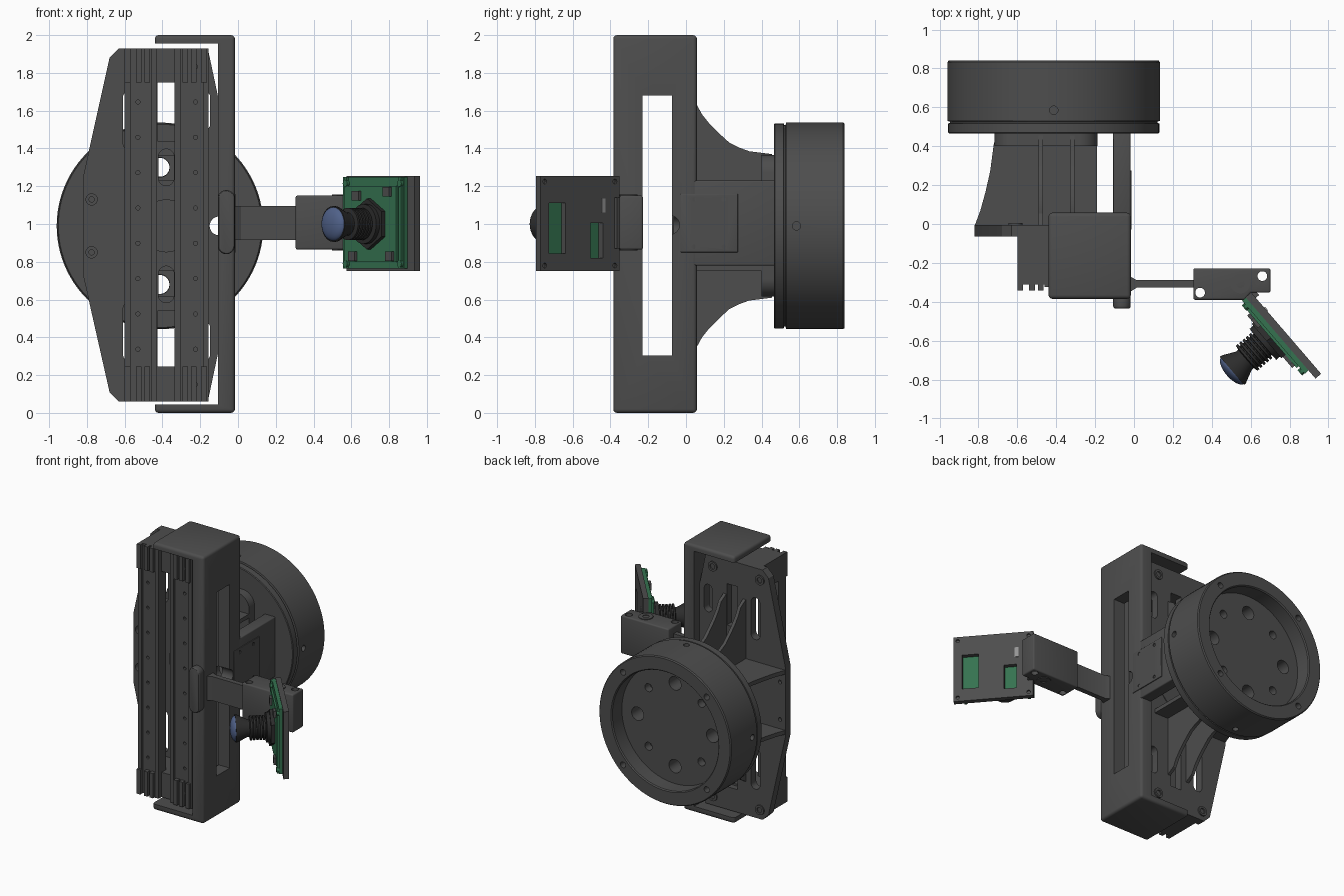
import bpy, bmesh, math
from mathutils import Matrix, Vector

if "Cube" in bpy.data.objects:
    bpy.data.objects.remove(bpy.data.objects["Cube"])

CX, CZ = -0.413, 0.99          # axis of the round flange


def colour(name, rgb):
    m = bpy.data.materials.new(name)
    m.diffuse_color = (*rgb, 1)
    m.use_nodes = True
    m.node_tree.nodes["Principled BSDF"].inputs["Base Color"].default_value = m.diffuse_color
    return m


dark = colour("dark_grey", (0.075, 0.075, 0.075))
green = colour("board_green", (0.035, 0.17, 0.08))
blue = colour("lens_blue", (0.08, 0.12, 0.25))
black = colour("lens_black", (0.025, 0.025, 0.025))


def finish(name, bm, mat=None, bevel=0):
    bmesh.ops.recalc_face_normals(bm, faces=bm.faces)
    me = bpy.data.meshes.new(name)
    bm.to_mesh(me)
    bm.free()
    ob = bpy.data.objects.new(name, me)
    bpy.context.collection.objects.link(ob)
    me.materials.append(mat or dark)
    if bevel:
        m = ob.modifiers.new("bevel", "BEVEL")
        m.width, m.segments, m.limit_method = bevel, 3, "ANGLE"
        apply(ob)
    return ob


def apply(ob):
    bpy.context.view_layer.update()
    ev = ob.evaluated_get(bpy.context.evaluated_depsgraph_get())
    me = bpy.data.meshes.new_from_object(ev)
    ob.modifiers.clear()
    ob.data = me


def box(name, x, y, z, mat=None, bevel=0):
    bm = bmesh.new()
    bmesh.ops.create_cube(bm, size=1)
    for v in bm.verts:
        v.co = [(r[0] + r[1]) / 2 + c * (r[1] - r[0]) for r, c in zip((x, y, z), v.co)]
    return finish(name, bm, mat, bevel)


def prism(name, pts, axis, lo, hi, mat=None, bevel=0):
    """Extrude a 2D outline along an axis (other two axes in x, y, z order)."""
    bm = bmesh.new()
    def put(p, d):
        c = list(p)
        c.insert("xyz".index(axis), d)
        return bm.verts.new(c)
    f = bm.faces.new([put(p, lo) for p in pts])
    ext = bmesh.ops.extrude_face_region(bm, geom=[f])["geom"]
    step = Vector([(hi - lo) * (a == axis) for a in "xyz"])
    bmesh.ops.translate(bm, vec=step, verts=[v for v in ext if isinstance(v, bmesh.types.BMVert)])
    return finish(name, bm, mat, bevel)


def circle(a, b, r, n=24, ra=0, rb=0):
    """Round outline, stretched into a slot by ra / rb."""
    out = []
    for i in range(n):
        t = 2 * math.pi * (i + .5) / n
        c, s = math.cos(t), math.sin(t)
        out.append((a + r * c + math.copysign(ra, c), b + r * s + math.copysign(rb, s)))
    return out


def lathe(name, profile, cx, cz, n=96, mat=None):
    """Spin (radius, y) points about a y axis and cap both ends."""
    bm = bmesh.new()
    rings = [[bm.verts.new((cx + r * math.cos(2 * math.pi * i / n), y,
                            cz + r * math.sin(2 * math.pi * i / n))) for i in range(n)]
             for r, y in profile]
    for a, b in zip(rings, rings[1:]):
        for i in range(n):
            bm.faces.new((a[i], a[i - 1], b[i - 1], b[i]))
    bm.faces.new(rings[0])
    bm.faces.new(rings[-1])
    return finish(name, bm, mat)


def cut(ob, cutters):
    for c in cutters:
        m = ob.modifiers.new("cut", "BOOLEAN")
        m.operation, m.solver, m.object = "DIFFERENCE", "EXACT", c
    apply(ob)
    for c in cutters:
        bpy.data.objects.remove(c)


# Round flange: stepped lip, deep recess at the back, bolt holes
flange = lathe("flange", [(.538, .465), (.543, .47), (.543, .517), (.533, .52), (.533, .527),
                          (.547, .53), (.547, .832), (.54, .84), (.447, .84), (.44, .832),
                          (.44, .72)], CX, CZ)
holes = []
for k in range(8):
    t = k * math.pi / 4
    r, lo = (.03, .66) if k % 2 else (.05, .4)
    holes.append(prism("h", circle(CX + .31 * math.cos(t), CZ + .31 * math.sin(t), r), "y", lo, .9))
for k in range(4):
    t = math.pi / 4 + k * math.pi / 2
    holes.append(prism("h", circle(CX + .49 * math.cos(t), CZ + .49 * math.sin(t), .022, 16), "y", .75, .9))
for d in (-1, 1):
    holes.append(prism("h", circle(CX, .585, .022, 16), "z", CZ + d * .48, CZ + d * .6))
    holes.append(prism("h", circle(.585, CZ, .022, 16), "x", CX + d * .48, CX + d * .6))
cut(flange, holes)

# Neck plate in front of the flange
neck = prism("neck", circle(CX - .04, CZ, .1, 48, .165, .275), "y", .40, .475)
cut(neck, [prism("h", circle(CX, CZ + d * .31, .052), "y", .3, .6) for d in (-1, 1)])

# Mounting plate with windows
plate = prism("mount_plate", [(-.63, .06), (-.68, .11), (-.82, .73), (-.82, 1.25), (-.68, 1.88), (-.63, 1.93),
                              (-.16, 1.93), (-.107, 1.68), (-.107, .31), (-.16, .06)], "y", -.065, -.005)
holes = [prism("h", circle(-.1, CZ, .05), "y", -.2, .2)]
for d in (-1, 1):
    zc = CZ + d * .56
    holes += [prism("h", circle(-.572, zc, .037, 24, 0, .12), "y", -.2, .2),
              prism("h", circle(-.18, CZ + d * .61, .033, 24, 0, .07), "y", -.2, .2),
              box("h", (-.425, -.335), (-.2, .2), sorted((CZ + d * .45, CZ + d * .76))),
              prism("h", circle(-.38, CZ + d * .31, .042, 24, 0, .055), "y", -.2, .2),
              prism("h", circle(-.775, CZ + d * .14, .03, 20), "y", -.2, -.03),
              prism("h", circle(-.775, CZ + d * .14, .014, 20), "y", -.2, .2)]
cut(plate, holes)
lathe("plate_boss", [(.14, -.075), (.14, .0)], -.38, CZ, 48)
for d in (-1, 1):
    for x in (-.61, -.22):
        lathe("corner_boss", [(.036, -.03), (.036, .005), (.02, .005), (.02, -.02)], x, CZ + d * .86, 24)

# Curved vertical ribs and flared horizontal shelves behind the plate
curve = [(-.02, .69), (.055, .645), (.085, .59), (.125, .54), (.175, .49), (.23, .44),
         (.28, .415), (.335, .395), (.455, .38)]
for d in (-1, 1):
    for x in (-.48, -.318):
        prism("curved_rib", [(-.02, d * .2 + CZ)] + [(y, CZ + d * h) for y, h in curve] + [(.455, d * .2 + CZ)],
              "x", x - .012, x + .012)
    z = CZ + d * .225
    prism("flared_shelf", [(-.82, -.01), (-.79, .07), (-.765, .16), (-.74, .27), (-.72, .42),
                           (-.19, .42), (-.19, -.01)], "z", z - .015, z + .015)

# Twin front rails joined to the plate by end blocks
for x0, x1 in ((-.6, -.43), (-.335, -.155)):
    rail = box("rail", (x0, x1), (-.31, -.24), (.06, 1.93))
    xm = x0 + .07 if x0 < -.4 else x1 - .07
    cut(rail, [prism("h", circle(xm, .15 + i * .187, .011, 12), "y", -.4, -.26) for i in range(10)])
    for a in (x0, x1 - .03):
        box("rail_ridge", (a, a + .03), (-.325, -.3), (.06, 1.93))
for z0, z1 in ((.06, .245), (1.75, 1.93)):
    box("end_block", (-.6, -.155), (-.29, -.05), (z0, z1))
    for x in (-.6, -.54, -.495, -.295, -.25, -.195):
        box("end_fin", (x, x + .03), (-.342, -.28), (z0, z1))

# Side bracket with its slot, end arms and link to the flange
bracket = box("side_bracket", (-.44, -.016), (-.385, .058), (0, 2), bevel=.02)
cut(bracket, [box("h", (-.6, -.107), (-.6, .3), (.045, 1.955)),
              box("h", (-.2, .2), (-.23, -.075), (.305, 1.68)),
              prism("h", circle(-.085, CZ + .005, .05), "x", -.2, .1)])
link = box("bracket_link", (-.107, -.018), (.03, .475), (.78, 1.23), bevel=.008)
pad = box("link_pad", (-.06, -.012), (-.03, .275), (.85, 1.16), bevel=.004)
cut(pad, [prism("h", circle(y, z, .012, 12), "x", -.03, 0) for y in (.04, .2) for z in (.88, 1.13)])
cut(pad, [prism("h", circle(-.085, CZ + .005, .05), "x", -.2, .1)])
prism("arm_pad", circle(-.062, 1.01, .045, 32, 0, .125), "y", -.435, -.37, bevel=.012)

# Camera arm, hinge block and pivot
prism("arm", [(-.03, -.355), (.015, -.327), (.31, -.327), (.31, -.289), (.015, -.289), (-.03, -.265)],
      "z", .915, 1.095)
block = prism("hinge_block", [(.305, -.228), (.702, -.228), (.702, -.353), (.6, -.353), (.57, -.39), (.305, -.39)],
              "z", .865, 1.15, bevel=.01)
cut(block, [prism("h", circle(x, y, .025), "z", .5, 1.5) for x, y in ((.34, -.353), (.66, -.268))])
pivot = prism("pivot", circle(.547, -.307, .05, 32), "z", .86, 1.155)
cut(pivot, [prism("h", circle(.547, -.307, .022), "z", .5, 1.5)])

# Camera head, built facing -y and then turned into place
LX = -.035
back = box("camera_backplate", (-.277, .275), (-.03, .008), (-.25, .255))
cut(back, [box("h", (.1, .215), (-.1, .1), (-.155, .11)),
           box("h", (-.16, -.075), (-.1, .1), (-.18, .005))])
cut(back, [prism("h", circle(x, z, .013, 12), "y", -.005, .1) for x in (-.245, .245) for z in (-.22, .225)])
head = [back,
        box("circuit_board", (-.275, .22), (-.055, -.025), (-.235, .25), green),
        box("circuit_step", (-.23, .17), (-.068, -.05), (-.2, .2), green),
        box("back_chip", (-.175, -.15), (0, .014), (.06, .135), colour("metal", (.3, .3, .3))),
        box("hinge_lug", (-.31, -.24), (-.03, .03), (-.13, .14)),
        prism("lens_base", circle(LX, 0, .135, 6), "y", -.095, -.06, black)]
for x in (-.25, .19):
    head.append(box("board_edge", (x, x + .02), (-.068, -.05), (-.235, .25), green))
    for z in (-.21, .215):
        head.append(lathe("board_screw", [(.018, -.072), (.018, -.05)], x + .01, z, 16, green))
for x, z in ((-.2, -.17), (.1, -.17), (-.17, .15), (.08, .17)):
    head.append(box("connector", (x, x + .055), (-.085, -.06), (z - .025, z + .025)))
# Ribbed barrel, flared hood and glass dome
ribs = [(.105, -.09), (.105, -.12)]
for i in range(5):
    y = -.122 - i * .022
    ribs += [(.072, y), (.072, y - .006), (.085, y - .007), (.085, y - .02)]
ribs += [(.062, -.235), (.062, -.25), (.095, -.318), (.095, -.33), (.085, -.33)]
head.append(lathe("lens_barrel", ribs, LX, 0, 32, black))
head.append(lathe("lens_glass", [(.09 * math.cos(t), -.325 - .04 * math.sin(t))
                                 for t in [i * 1.5 / 8 for i in range(9)]], LX, 0, 40, blue))
turn = Matrix.Translation((.777, -.567, 1.0)) @ Matrix.Rotation(math.radians(-49.3), 4, "Z")
for ob in head:
    ob.matrix_world = turn

# Smooth round surfaces, keep hard edges
bpy.ops.object.select_all(action="SELECT")
bpy.context.view_layer.objects.active = flange
bpy.ops.object.shade_smooth_by_angle(angle=math.radians(30))
